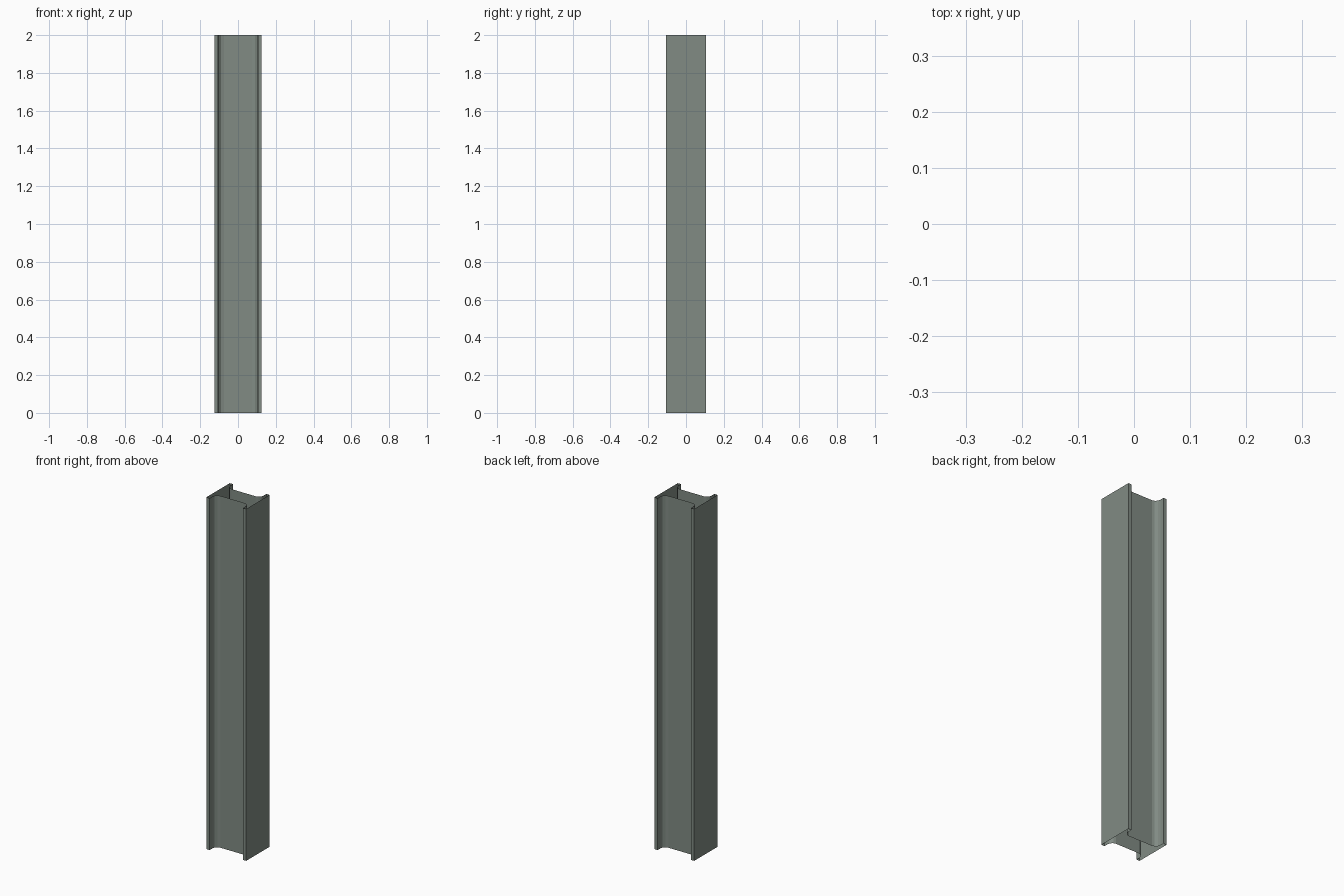
import bpy, bmesh, math

if "Cube" in bpy.data.objects:
    bpy.data.objects.remove(bpy.data.objects["Cube"])

HX, HY, LENGTH = 0.125, 0.105, 2.0   # half width, half depth, height
FLANGE, WEB, R, SEGS = 0.02, 0.05, 0.03, 3  # flange thickness, half web, fillet

# One quarter of the H outline (+x, +y), from flange outer edge to the web
inner = HX - FLANGE
quarter = [(HX, HY), (inner, HY)]
for i in range(SEGS + 1):
    a = math.radians(90) * i / SEGS
    quarter.append((inner - R + R * math.cos(a), WEB + R - R * math.sin(a)))

# Mirror the quarter into the full closed outline
half = quarter + [(-x, y) for x, y in reversed(quarter)]
outline = half + [(x, -y) for x, y in reversed(half)]

# Extrude the outline upward, leaving both ends open
bm = bmesh.new()
bottom = [bm.verts.new((x, y, 0)) for x, y in outline]
top = [bm.verts.new((x, y, LENGTH)) for x, y in outline]
n = len(outline)
for i in range(n):
    j = (i + 1) % n
    bm.faces.new((bottom[i], bottom[j], top[j], top[i]))
bm.normal_update()

mesh = bpy.data.meshes.new("steel_beam")
bm.to_mesh(mesh)
bm.free()
beam = bpy.data.objects.new("steel_beam", mesh)
bpy.context.collection.objects.link(beam)

# Single painted steel colour
steel = bpy.data.materials.new("grey_green_steel")
steel.diffuse_color = (0.22, 0.26, 0.23, 1)
steel.use_nodes = True
steel.node_tree.nodes["Principled BSDF"].inputs["Base Color"].default_value = steel.diffuse_color
mesh.materials.append(steel)
